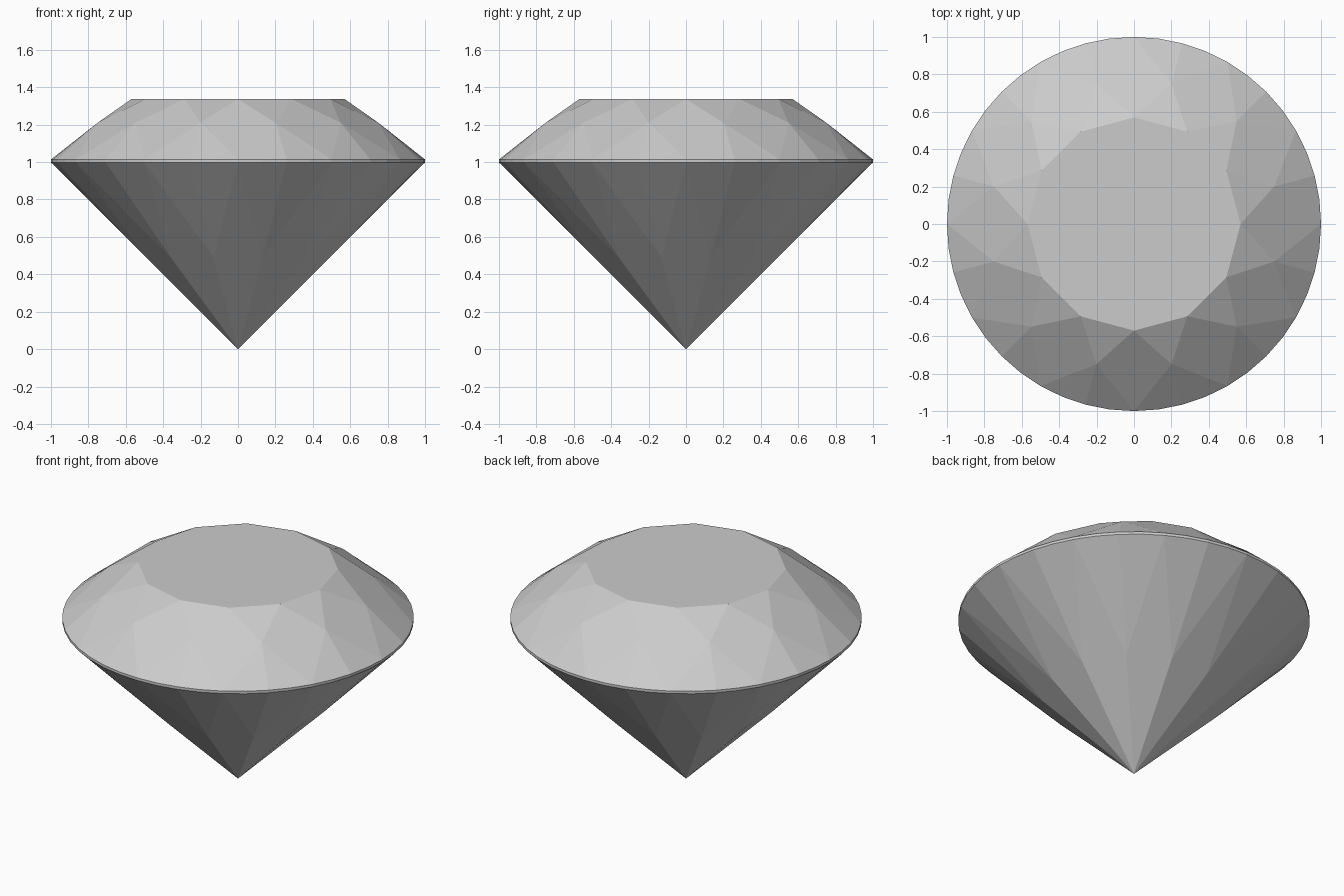
import bpy, bmesh
from math import sin, cos, radians

if "Cube" in bpy.data.objects:
    bpy.data.objects.remove(bpy.data.objects["Cube"])

N = 12                 # main facets around the stone
STEP = 360 / N

bm = bmesh.new()


def ring(count, radius, z, offset=0.0):
    """Evenly spaced circle of vertices."""
    return [bm.verts.new((radius * cos(radians(offset + i * 360 / count)),
                          radius * sin(radians(offset + i * 360 / count)), z))
            for i in range(count)]


# Levels from top to bottom
table = ring(N, 0.57, 1.337)
crown = ring(N, 0.776, 1.211, STEP / 2)
girdle_top = ring(N * 4, 1.0, 1.014)
girdle_low = ring(N * 4, 1.0, 0.998)
pavilion = ring(N, 0.51, 0.492, STEP / 2)
culet = bm.verts.new((0, 0, 0))

# Table
bm.faces.new(table)

for i in range(N):
    nxt = (i + 1) % N
    up = [girdle_top[(4 * i + k) % (4 * N)] for k in range(5)]
    lo = [girdle_low[(4 * i + k) % (4 * N)] for k in range(5)]

    # Crown: star, kite and upper girdle facets
    bm.faces.new((table[i], crown[i], table[nxt]))
    bm.faces.new((table[i], crown[i - 1], up[0], crown[i]))
    bm.faces.new((crown[i], up[0], up[1], up[2]))
    bm.faces.new((crown[i], up[2], up[3], up[4]))

    # Girdle band
    for k in range(4):
        bm.faces.new((up[k], lo[k], lo[k + 1], up[k + 1]))

    # Pavilion: lower girdle facets and main kites down to the culet
    bm.faces.new((pavilion[i], lo[2], lo[1], lo[0]))
    bm.faces.new((pavilion[i], lo[4], lo[3], lo[2]))
    bm.faces.new((culet, pavilion[i], lo[0], pavilion[i - 1]))

bmesh.ops.recalc_face_normals(bm, faces=bm.faces)

mesh = bpy.data.meshes.new("cut_gem")
bm.to_mesh(mesh)
bm.free()
gem = bpy.data.objects.new("cut_gem", mesh)
bpy.context.collection.objects.link(gem)
